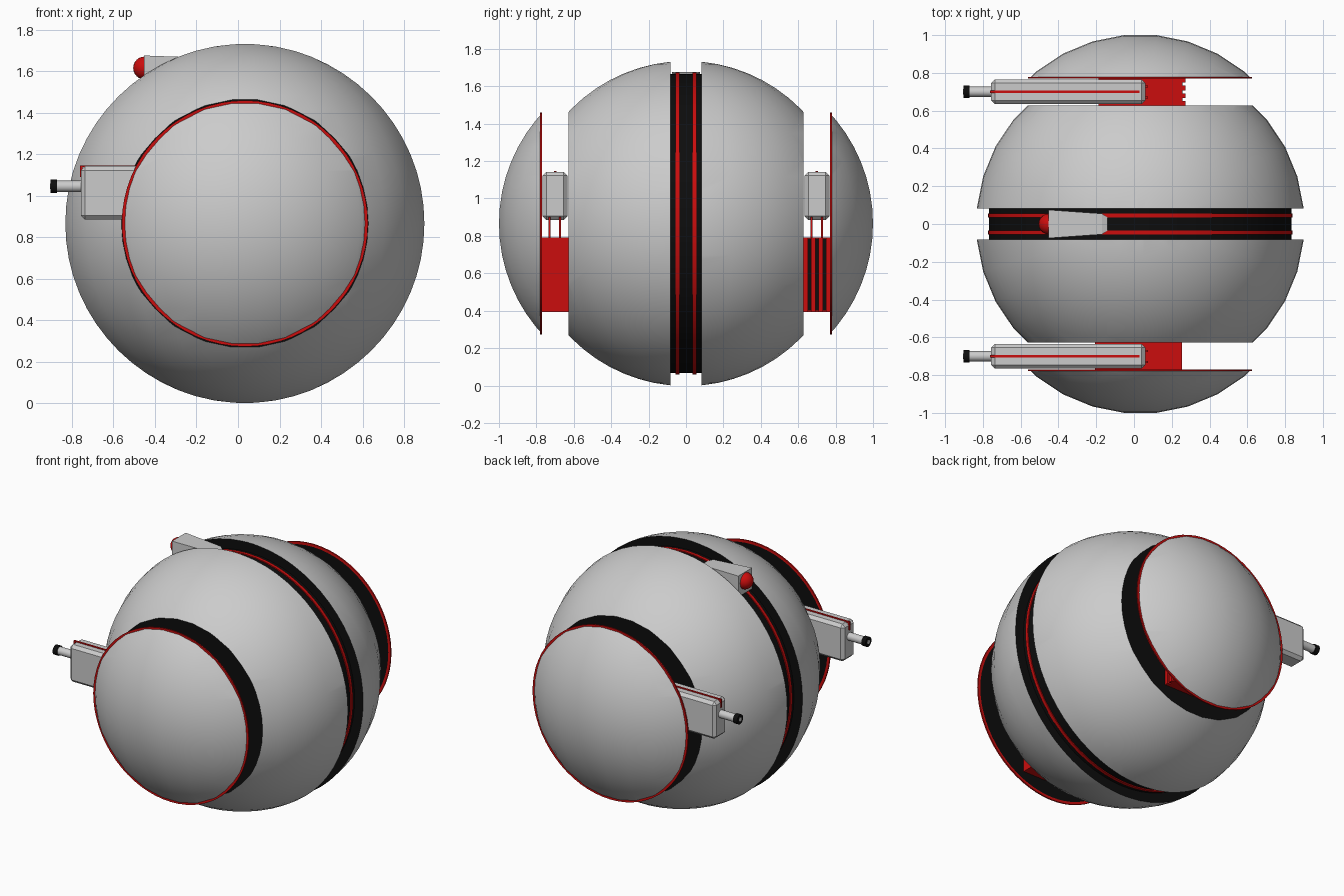
import bpy
import bmesh
import math
from mathutils import Matrix, Vector

cube = bpy.data.objects.get("Cube")
if cube:
    bpy.data.objects.remove(cube, do_unlink=True)

CX, CZ, R = 0.033, 0.866, 0.869   # ball centre and radius


def material(name, colour):
    m = bpy.data.materials.new(name)
    m.use_nodes = True
    m.diffuse_color = (*colour, 1)
    m.node_tree.nodes["Principled BSDF"].inputs["Base Color"].default_value = (*colour, 1)
    return m


GREY = material("light_grey", (0.6, 0.6, 0.6))
RED = material("red", (0.6, 0.004, 0.004))
BLACK = material("black", (0.004, 0.004, 0.004))


def finish(bm, name, *mats, smooth=True):
    bmesh.ops.recalc_face_normals(bm, faces=bm.faces)
    me = bpy.data.meshes.new(name)
    bm.to_mesh(me)
    bm.free()
    ob = bpy.data.objects.new(name, me)
    bpy.context.collection.objects.link(ob)
    for m in mats:
        me.materials.append(m)
    if smooth:
        bpy.ops.object.select_all(action='DESELECT')
        ob.select_set(True)
        bpy.context.view_layer.objects.active = ob
        bpy.ops.object.shade_smooth_by_angle(angle=math.radians(30))
    return ob


def ball_slice(name, cuts, shift):
    """Slice of the ball between y planes; the flat cut faces are black."""
    bm = bmesh.new()
    bmesh.ops.create_uvsphere(bm, u_segments=32, v_segments=32, radius=R,
                              matrix=Matrix.Rotation(math.pi / 32, 4, 'Z'))
    bmesh.ops.translate(bm, verts=bm.verts, vec=(CX, shift, CZ))
    for y, side in cuts:
        res = bmesh.ops.bisect_plane(bm, geom=bm.verts[:] + bm.edges[:] + bm.faces[:],
                                     plane_co=(0, y, 0), plane_no=(0, side, 0),
                                     clear_outer=True)
        edges = [e for e in res["geom_cut"] if isinstance(e, bmesh.types.BMEdge)]
        for f in bmesh.ops.holes_fill(bm, edges=edges)["faces"]:
            f.material_index = 1
    return finish(bm, name, GREY, BLACK)


def box(name, lo, hi, mat, bevel=0):
    lo, hi = Vector(lo), Vector(hi)
    bm = bmesh.new()
    size = Matrix.Diagonal((*[abs(v) for v in hi - lo], 1))
    bmesh.ops.create_cube(bm, size=1, matrix=Matrix.Translation((lo + hi) / 2) @ size)
    if bevel:
        bmesh.ops.bevel(bm, geom=bm.edges[:], offset=bevel, segments=1, affect='EDGES')
    return finish(bm, name, mat, smooth=False)


def cylinder(name, centre, radius, depth, axis, mat, segments=16):
    turn = Matrix.Rotation(math.pi / 2, 4, 'Y' if axis == 'x' else 'X')
    bm = bmesh.new()
    bmesh.ops.create_cone(bm, cap_ends=True, segments=segments, radius1=radius,
                          radius2=radius, depth=depth,
                          matrix=Matrix.Translation(centre) @ turn)
    return finish(bm, name, mat)


def ring(name, y, outer, inner, depth, mat):
    """Flat ring around the y axis of the ball."""
    bm = bmesh.new()
    h = depth / 2
    profile = [bm.verts.new((CX + r, y + d, CZ)) for r, d in
               ((outer, -h), (outer, h), (inner, h), (inner, -h))]
    edges = [bm.edges.new((profile[i], profile[(i + 1) % 4])) for i in range(4)]
    bmesh.ops.spin(bm, geom=profile + edges, cent=(CX, y, CZ), axis=(0, 1, 0),
                   angle=2 * math.pi, steps=64, use_merge=True)
    bmesh.ops.remove_doubles(bm, verts=bm.verts, dist=0.0001)
    return finish(bm, name, mat)


# Central drum in the slot between the halves
cylinder("central_drum", (CX, 0, CZ), 0.8, 0.19, 'y', BLACK, 64)

for s, label in ((-1, "front"), (1, "back")):
    # Shell half, outer cap, and their trims
    ball_slice(label + "_shell", ((s * 0.083, -s), (s * 0.628, s)), 0)
    ball_slice(label + "_cap", ((s * 0.775, -s),), s * 0.135)
    ring(label + "_cap_rim", s * 0.775, 0.593, 0.575, 0.009, RED)
    ring(label + "_drum_stripe", s * 0.045, 0.807, 0.79, 0.022, RED)

    # Gun
    y = s * 0.7
    box(label + "_gun_body", (-0.757, y - 0.066, 0.885), (0.06, y + 0.066, 1.142), GREY, 0.02)
    box(label + "_gun_stripe", (-0.762, y - 0.007, 1.137), (0.03, y + 0.007, 1.146), RED)
    box(label + "_gun_end_stripe", (-0.762, y - 0.007, 1.09), (-0.75, y + 0.007, 1.146), RED)
    cylinder(label + "_gun_barrel", (-0.81, y, 1.045), 0.027, 0.14, 'x', GREY)
    cylinder(label + "_gun_muzzle", (-0.887, y, 1.045), 0.033, 0.032, 'x', BLACK)
    cylinder(label + "_gun_bore", (-0.903, y, 1.045), 0.014, 0.004, 'x', GREY)

    # Power block below the gun, with fins on one end
    box(label + "_power_block", (CX - 0.22, y - 0.072, 0.393), (CX + 0.22, y + 0.072, 0.79), RED)
    end = CX + s * 0.22
    box(label + "_fin_backing", (end - s * 0.002, y - 0.065, 0.4),
        (end + s * 0.003, y + 0.065, 0.785), BLACK)
    for i in range(4):
        fy = y + (i - 1.5) * 0.04
        box(f"{label}_fin_{i + 1}", (end, fy - 0.012, 0.393), (end + s * 0.02, fy + 0.012, 0.79), RED)
    for d in (-0.03, 0.027):
        box(label + "_gun_support", (CX - 0.04, y + d - 0.005, 0.78),
            (CX + 0.04, y + d + 0.005, 0.9), RED)

# Tapered sensor housing riding on the drum
bm = bmesh.new()
sections = []
for x, half, low, high in ((-0.452, 0.075, 1.53, 1.675), (-0.17, 0.055, 1.56, 1.665),
                           (-0.14, 0.035, 1.58, 1.655)):
    sections.append([bm.verts.new((x, a * half, z)) for a, z in
                     ((-1, low), (1, low), (1, high), (-1, high))])
for a, b in zip(sections, sections[1:]):
    for i in range(4):
        j = (i + 1) % 4
        bm.faces.new((a[i], a[j], b[j], b[i]))
bm.faces.new(sections[0])
bm.faces.new(sections[-1])
finish(bm, "sensor_housing", GREY, smooth=False)

# Sensor lens
bm = bmesh.new()
bmesh.ops.create_uvsphere(bm, u_segments=20, v_segments=12, radius=0.055,
                          matrix=Matrix.Translation((-0.45, 0, 1.615)))
finish(bm, "sensor_lens", RED)
